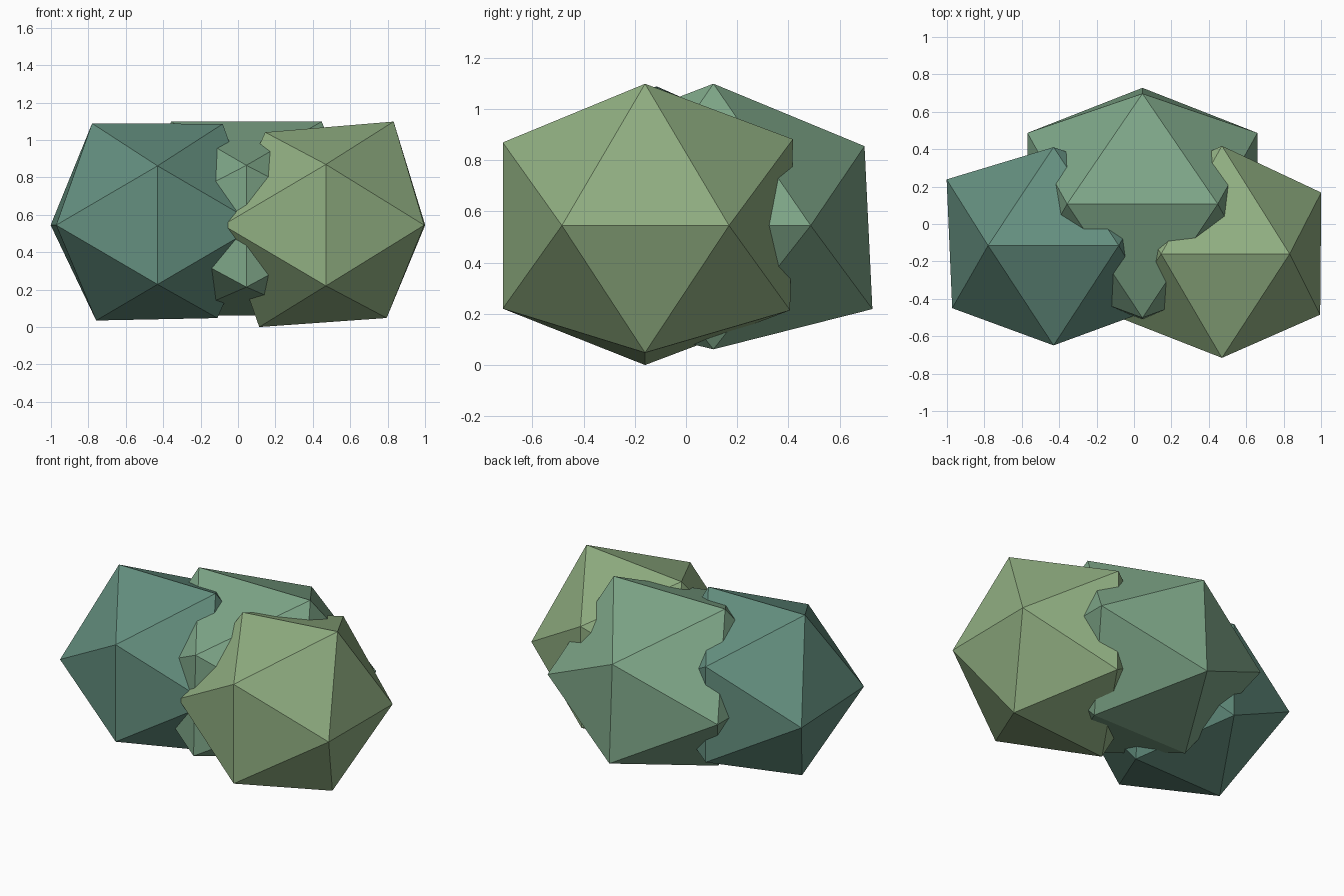
import bpy, bmesh
from mathutils import Vector

if "Cube" in bpy.data.objects:
    bpy.data.objects.remove(bpy.data.objects["Cube"])

PHI = 1.618
SIGNS = [(s, t) for s in (-1, 1) for t in (-1, 1)]


def lump(name, centre, r, z_scale, fx, fy, fz, colour):
    """Icosahedron from three golden rectangles, each corner pushed radially."""
    c = Vector(centre)
    bm = bmesh.new()
    for i, (s, t) in enumerate(SIGNS):
        corners = ((Vector((s * PHI, t, 0)), fx[i]),
                   (Vector((0, s * PHI, t)), fy[i]),
                   (Vector((s, 0, t * PHI)), fz[i]))
        for v, f in corners:
            v = v * r * f
            v.z *= z_scale
            bm.verts.new(c + v)
    bmesh.ops.convex_hull(bm, input=bm.verts[:])
    bmesh.ops.recalc_face_normals(bm, faces=bm.faces[:])
    me = bpy.data.meshes.new(name)
    bm.to_mesh(me)
    bm.free()
    mat = bpy.data.materials.new(name + "_colour")
    mat.diffuse_color = (*colour, 1)
    mat.use_nodes = True
    mat.node_tree.nodes["Principled BSDF"].inputs["Base Color"].default_value = mat.diffuse_color
    me.materials.append(mat)
    ob = bpy.data.objects.new(name, me)
    bpy.context.collection.objects.link(ob)


# Factor order: (- -), (- +), (+ -), (+ +) in each rectangle's two axes
# left clump
lump("left_foliage", (-0.43, -0.115, 0.545), 0.335, 0.96,
     (1.0, 1.055, 1.0, 1.0), (0.985, 0.985, 0.97, 0.97),
     (0.98, 1.045, 0.955, 1.04), (0.127, 0.275, 0.212))
# right clump
lump("right_foliage", (0.47, -0.16, 0.545), 0.34, 0.945,
     (1.0, 0.98, 0.955, 0.965), (1.01, 1.01, 1.03, 1.05),
     (1.048, 0.955, 0.955, 1.065), (0.283, 0.429, 0.223))
# back clump
lump("back_foliage", (0.045, 0.107, 0.545), 0.38, 0.85,
     (1.0, 1.0, 1.0, 1.0), (1.025, 0.99, 1.01, 0.96),
     (0.925, 1.06, 0.925, 1.06), (0.205, 0.376, 0.242))
